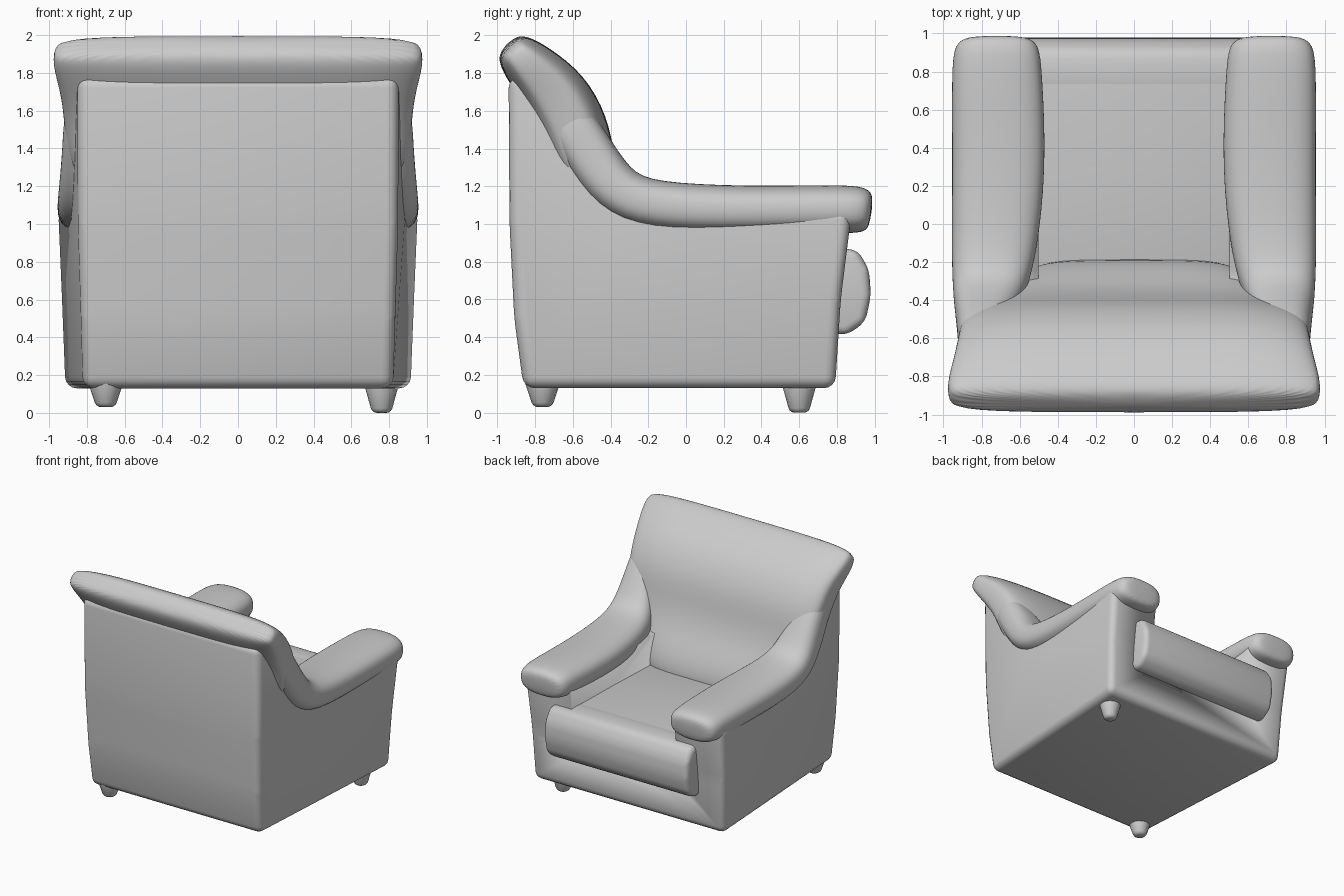
import bpy, bmesh, math
from mathutils import Vector

if "Cube" in bpy.data.objects:
    bpy.data.objects.remove(bpy.data.objects["Cube"])


def finish(name, bm):
    bmesh.ops.recalc_face_normals(bm, faces=bm.faces)
    me = bpy.data.meshes.new(name)
    bm.to_mesh(me)
    bm.free()
    ob = bpy.data.objects.new(name, me)
    bpy.context.collection.objects.link(ob)
    for p in me.polygons:
        p.use_smooth = True
    return ob


def bevel(ob, width, segments=4):
    m = ob.modifiers.new("Round", 'BEVEL')
    m.width, m.segments, m.limit_method = width, segments, 'NONE'


def prism(name, profile, half_width, width=0.06):
    """Side profile (y, z) spanned across x by half_width(y, z)."""
    bm = bmesh.new()
    sides = [[bm.verts.new((s * half_width(y, z), y, z)) for y, z in profile]
             for s in (-1, 1)]
    for loop in sides:
        bm.faces.new(loop)
    n = len(profile)
    for i in range(n):
        j = (i + 1) % n
        bm.faces.new((sides[0][i], sides[0][j], sides[1][j], sides[1][i]))
    ob = finish(name, bm)
    if width:
        bevel(ob, width)
    return ob


def sweep(name, stations, power=2.0, sides=20):
    """Padded roll through stations (x, y, z, half width, half thickness)."""
    bm = bmesh.new()
    pts = [Vector(s[:3]) for s in stations]
    rings = []
    for i, (x, y, z, w, t) in enumerate(stations):
        d = pts[min(i + 1, len(pts) - 1)] - pts[max(i - 1, 0)]
        normal = Vector((0, -d.z, d.y)).normalized()
        ring = []
        for k in range(sides):
            a = 2 * math.pi * k / sides
            c, s = math.cos(a), math.sin(a)
            u = math.copysign(abs(c) ** (2 / power), c)
            v = math.copysign(abs(s) ** (2 / power), s)
            ring.append(bm.verts.new(pts[i] + Vector((u * w, 0, 0)) + normal * v * t))
        rings.append(ring)
    for a, b in zip(rings, rings[1:]):
        for k in range(sides):
            j = (k + 1) % sides
            bm.faces.new((a[k], a[j], b[j], b[k]))
    bm.faces.new(rings[0])
    bm.faces.new(rings[-1])
    ob = finish(name, bm)
    m = ob.modifiers.new("Smooth", 'SUBSURF')
    m.levels = m.render_levels = 2
    return ob


# Upholstered body: one side silhouette, narrower at the back and the bottom
body = prism("body",
             [(-0.86, 0.13), (0.79, 0.13), (0.82, 0.60), (0.88, 1.08), (-0.30, 1.08),
              (-0.72, 1.78), (-0.94, 1.78), (-0.935, 1.0), (-0.91, 0.5)],
             lambda y, z: 0.865 + 0.06 * y + 0.035 * min(z, 1.1))

# Seat well cut between the arms
well = prism("seat_well_cutter",
             [(-0.32, 0.45), (1.2, 0.45), (1.2, 2.0), (-0.32, 2.0)],
             lambda y, z: 0.50, 0)
well.hide_render = True
well.hide_viewport = True
well.display_type = 'WIRE'
cut = body.modifiers.new("Seat well", 'BOOLEAN')
cut.operation, cut.object, cut.solver = 'DIFFERENCE', well, 'EXACT'

# Backrest pad, widening upward and rolling over the back
sweep("backrest", [
    (0, -0.30, 0.70, 0.52, 0.13), (0, -0.32, 0.90, 0.58, 0.14),
    (0, -0.44, 1.10, 0.72, 0.14), (0, -0.54, 1.30, 0.89, 0.17),
    (0, -0.59, 1.50, 0.92, 0.19), (0, -0.69, 1.69, 0.935, 0.185),
    (0, -0.83, 1.84, 0.98, 0.14), (0, -0.90, 1.905, 0.98, 0.115),
    (0, -0.95, 1.955, 0.94, 0.07)], power=4.0, sides=36)

# Arm rolls, running from the front up the sides of the backrest
for side, label in ((-1, "left"), (1, "right")):
    sweep(label + "_arm_roll", [
        (side * 0.72, 0.985, 1.07, 0.15, 0.08), (side * 0.72, 0.95, 1.075, 0.225, 0.125),
        (side * 0.72, 0.80, 1.08, 0.24, 0.13), (side * 0.705, 0.30, 1.07, 0.25, 0.13),
        (side * 0.735, -0.19, 1.085, 0.225, 0.14), (side * 0.765, -0.39, 1.18, 0.185, 0.14),
        (side * 0.79, -0.53, 1.40, 0.14, 0.14), (side * 0.81, -0.70, 1.68, 0.11, 0.12)],
        power=2.6)

# Seat cushion with a wider front bolster
prism("seat_cushion",
      [(-0.30, 0.44), (0.90, 0.44), (0.93, 0.80), (0.82, 0.87), (0.3, 0.86), (-0.30, 0.84)],
      lambda y, z: 0.52, 0.03)
prism("front_bolster",
      [(0.65, 0.44), (0.85, 0.41), (0.95, 0.48), (0.98, 0.62), (0.97, 0.76), (0.91, 0.86),
       (0.80, 0.875), (0.65, 0.86)],
      lambda y, z: 0.69, 0.045)

# Short tapered feet on one diagonal
for label, x, y, low in (("front_leg", 0.76, 0.60, 0.0), ("back_leg", -0.70, -0.76, 0.03)):
    bm = bmesh.new()
    bmesh.ops.create_cone(bm, cap_ends=True, segments=16, radius1=0.05, radius2=0.10,
                          depth=0.18 - low)
    bmesh.ops.translate(bm, verts=bm.verts, vec=(x, y, (0.18 + low) / 2))
    leg = finish(label, bm)
    m = leg.modifiers.new("Round", 'BEVEL')
    m.width, m.segments = 0.025, 3
